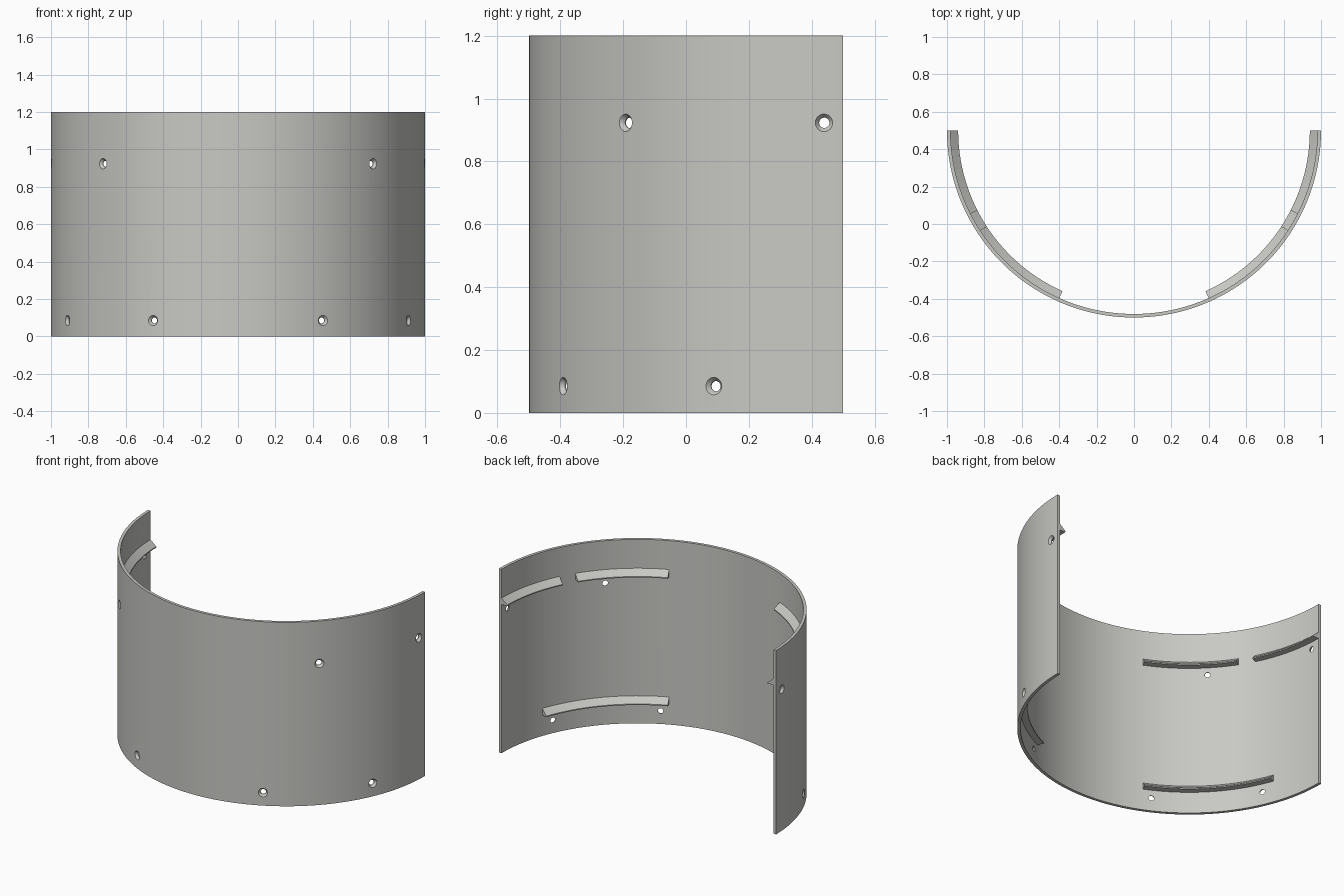
import bpy, bmesh, math
from mathutils import Matrix, Vector

if "Cube" in bpy.data.objects:
    bpy.data.objects.remove(bpy.data.objects["Cube"])

CY = 0.5                      # arc axis sits on the back plane
R_OUT, R_IN, R_RIB = 1.0, 0.981, 0.94
HEIGHT = 1.2

grey = bpy.data.materials.new("warm_grey")
grey.diffuse_color = (0.58, 0.58, 0.555, 1)
grey.use_nodes = True
grey.node_tree.nodes["Principled BSDF"].inputs["Base Color"].default_value = grey.diffuse_color


def new_object(name, bm):
    bmesh.ops.recalc_face_normals(bm, faces=bm.faces)
    mesh = bpy.data.meshes.new(name)
    bm.to_mesh(mesh)
    bm.free()
    mesh.materials.append(grey)
    ob = bpy.data.objects.new(name, mesh)
    bpy.context.collection.objects.link(ob)
    return ob


def smooth(ob):
    bpy.ops.object.select_all(action='DESELECT')
    ob.select_set(True)
    bpy.context.view_layer.objects.active = ob
    bpy.ops.object.shade_smooth_by_angle(angle=math.radians(25))


def arc_sweep(name, profile, a0, a1, segs):
    """Sweep an (r, z) profile between two angles, measured from +x to the front."""
    bm = bmesh.new()
    rings = []
    for i in range(segs + 1):
        a = math.radians(a0 + (a1 - a0) * i / segs)
        rings.append([bm.verts.new((r * math.cos(a), CY - r * math.sin(a), z))
                      for r, z in profile])
    n = len(profile)
    for p, q in zip(rings, rings[1:]):
        for k in range(n):
            bm.faces.new((p[k], p[(k + 1) % n], q[(k + 1) % n], q[k]))
    bm.faces.new(rings[0])
    bm.faces.new(rings[-1][::-1])
    return new_object(name, bm)


# Half-round shell
shell = arc_sweep("curved_shell",
                  [(R_IN, 0), (R_OUT, 0), (R_OUT, HEIGHT), (R_IN, HEIGHT)], 0, 180, 96)

# Countersunk screw holes, as (angle, height)
bm = bmesh.new()
for ang, z in [(3.5, 0.923), (43.8, 0.923), (24.3, 0.085), (63, 0.085)]:
    for a in (ang, 180 - ang):
        a = math.radians(a)
        d = Vector((math.cos(a), -math.sin(a), 0))
        rot = d.to_track_quat('Z', 'Y').to_matrix().to_4x4()
        rings = []
        for rad, dist in [(0.0165, 0.95), (0.0165, 0.985), (0.028, 1.0), (0.036, 1.01)]:
            m = Matrix.Translation(Vector((0, CY, z)) + d * dist) @ rot
            rings.append([bm.verts.new(m @ Vector((rad * math.cos(t * math.tau / 24),
                                                   rad * math.sin(t * math.tau / 24), 0)))
                          for t in range(24)])
        for p, q in zip(rings, rings[1:]):
            for k in range(24):
                bm.faces.new((p[k], p[(k + 1) % 24], q[(k + 1) % 24], q[k]))
        bm.faces.new(rings[0][::-1])
        bm.faces.new(rings[-1])
cutter = new_object("hole_cutter", bm)
mod = shell.modifiers.new("holes", 'BOOLEAN')
mod.operation, mod.solver, mod.object = 'DIFFERENCE', 'EXACT', cutter
bpy.context.view_layer.objects.active = shell
bpy.ops.object.modifier_apply(modifier=mod.name)
bpy.data.objects.remove(cutter)
smooth(shell)

# Wedge-shaped ribs on the inner wall, as (name, start angle, end angle, underside height)
for name, a0, a1, z in [("upper_back_rib", 0, 27, 0.97),
                        ("upper_front_rib", 33, 66, 0.97),
                        ("lower_rib", 20, 66, 0.138)]:
    prof = [(0.985, z), (R_RIB, z), (R_RIB, z + 0.007), (0.985, z + 0.045)]
    segs = round((a1 - a0) / 1.875)
    smooth(arc_sweep("right_" + name, prof, a0, a1, segs))
    smooth(arc_sweep("left_" + name, prof, 180 - a1, 180 - a0, segs))
